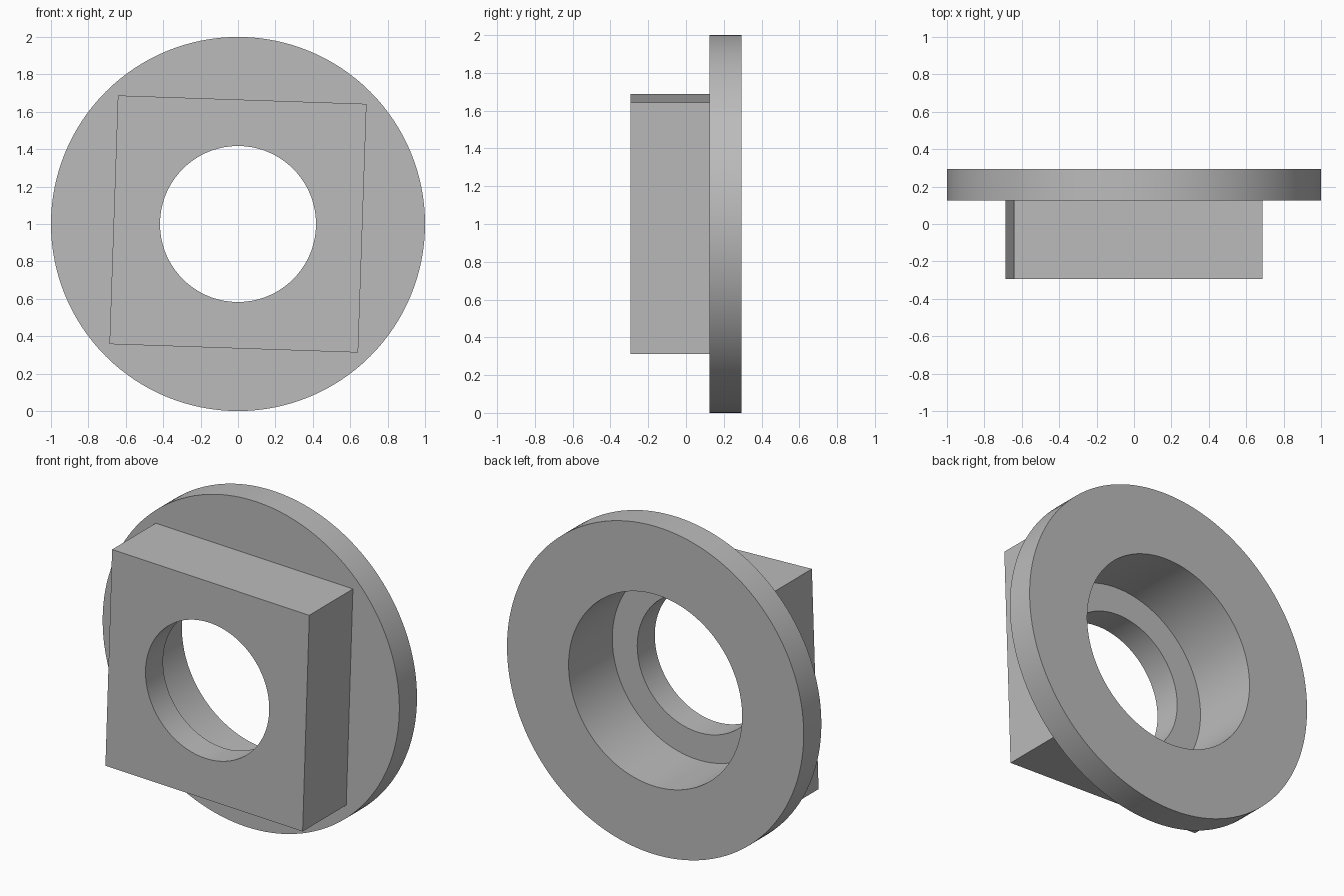
import bpy
from math import radians
from mathutils import Matrix

cube = bpy.data.objects.get("Cube")
if cube:
    bpy.data.objects.remove(cube, do_unlink=True)

# Single plain grey finish
GREY = (0.5, 0.5, 0.5, 1.0)
grey = bpy.data.materials.new("plain_grey")
grey.use_nodes = True
grey.diffuse_color = GREY
grey.node_tree.nodes["Principled BSDF"].inputs["Base Color"].default_value = GREY

FRONT, BACK = -0.295, 0.295
FLANGE_FRONT = 0.125   # where the block meets the flange
STEP = -0.126          # shoulder between the two bores


def disc(name, radius, y0, y1):
    """Cylinder along y, centred on the flange axis."""
    bpy.ops.mesh.primitive_cylinder_add(vertices=128, radius=radius, depth=y1 - y0)
    obj = bpy.context.object
    obj.name = name
    obj.data.transform(Matrix.Translation((0, (y0 + y1) / 2, 1))
                       @ Matrix.Rotation(radians(90), 4, 'X'))
    obj.data.materials.append(grey)
    return obj


def combine(target, tool, operation):
    """Apply a boolean and discard the tool."""
    mod = target.modifiers.new(operation.lower(), 'BOOLEAN')
    mod.operation = operation
    mod.solver = 'EXACT'
    mod.object = tool
    bpy.context.view_layer.objects.active = target
    bpy.ops.object.modifier_apply(modifier=mod.name)
    bpy.data.objects.remove(tool, do_unlink=True)


# Round flange at the back
body = disc("flanged_block", 1.0, FLANGE_FRONT, BACK)

# Square block, slightly turned, sunk into the flange
block_back = 0.2
bpy.ops.mesh.primitive_cube_add(size=1)
block = bpy.context.object
block.name = "square_block"
block.data.transform(Matrix.Translation((0, (FRONT + block_back) / 2, 1))
                     @ Matrix.Rotation(radians(1.94), 4, 'Y')
                     @ Matrix.Diagonal((1.33, block_back - FRONT, 1.33, 1)))
block.data.materials.append(grey)
combine(body, block, 'UNION')

# Stepped bore: narrow through hole, wide counterbore from the back
combine(body, disc("through_hole", 0.417, -1, 1), 'DIFFERENCE')
combine(body, disc("counterbore", 0.585, STEP, 1), 'DIFFERENCE')

# Smooth round walls, crisp edges
bpy.ops.object.select_all(action='DESELECT')
body.select_set(True)
bpy.context.view_layer.objects.active = body
bpy.ops.object.shade_smooth_by_angle(angle=radians(30))
